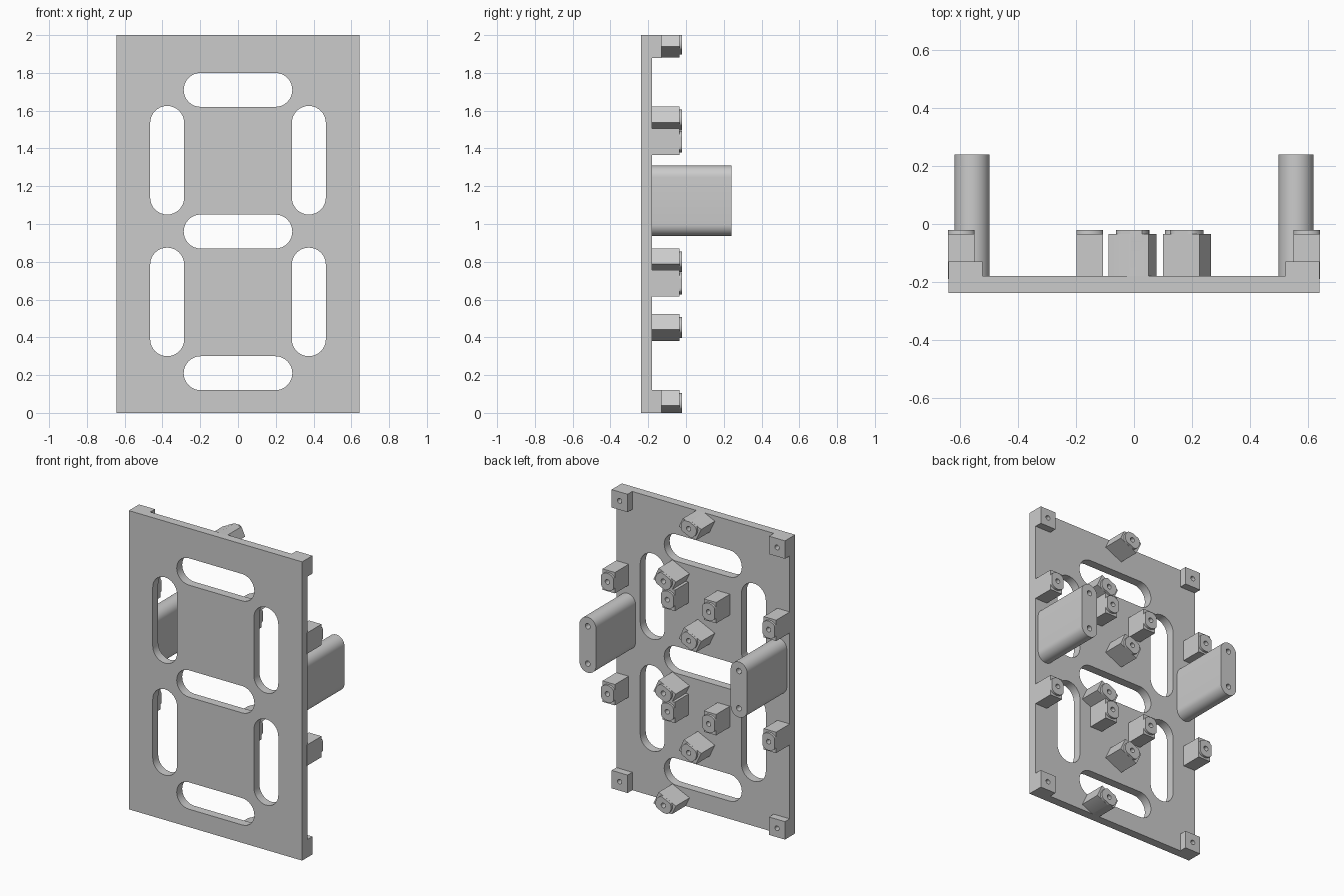
import bpy, bmesh
from math import sin, cos, pi, radians

if "Cube" in bpy.data.objects:
    bpy.data.objects.remove(bpy.data.objects["Cube"])

W, H = 0.642, 2.0                    # plate half width, height
Y_FRONT, Y_BACK = -0.238, -0.18      # plate faces


def prism(name, pts, y0, y1, clip=False):
    """Extrude an (x, z) outline from y0 to y1, optionally trimmed to the plate height."""
    bm = bmesh.new()
    a = [bm.verts.new((x, y0, z)) for x, z in pts]
    b = [bm.verts.new((x, y1, z)) for x, z in pts]
    bm.faces.new(a)
    bm.faces.new(b[::-1])
    for i in range(len(pts)):
        j = (i + 1) % len(pts)
        bm.faces.new((a[i], b[i], b[j], a[j]))
    if clip:
        for z, n in ((0, -1), (H, 1)):
            geom = bm.verts[:] + bm.edges[:] + bm.faces[:]
            bmesh.ops.bisect_plane(bm, geom=geom, plane_co=(0, 0, z),
                                   plane_no=(0, 0, n), clear_outer=True)
            bmesh.ops.holes_fill(bm, edges=[e for e in bm.edges if e.is_boundary])
    bmesh.ops.recalc_face_normals(bm, faces=bm.faces[:])
    me = bpy.data.meshes.new(name)
    bm.to_mesh(me)
    bm.free()
    ob = bpy.data.objects.new(name, me)
    bpy.context.collection.objects.link(ob)
    return ob


def boolean(ob, others, op):
    """Apply boolean operations and remove the helper objects."""
    for o in others:
        m = ob.modifiers.new("bool", 'BOOLEAN')
        m.operation, m.solver, m.object = op, 'EXACT', o
    bpy.context.view_layer.update()
    dg = bpy.context.evaluated_depsgraph_get()
    me = bpy.data.meshes.new_from_object(ob.evaluated_get(dg))
    ob.modifiers.clear()
    ob.data = me
    for o in others:
        bpy.data.objects.remove(o)


def circle(x, z, r, n=24):
    return [(x + r * cos(2 * pi * i / n), z + r * sin(2 * pi * i / n)) for i in range(n)]


def rect(x, z, hx, hz):
    return [(x - hx, z - hz), (x + hx, z - hz), (x + hx, z + hz), (x - hx, z + hz)]


def stadium(x, z, r, half, vertical, n=16):
    """Slot outline with round ends; half is the overall half length."""
    d, pts = half - r, []
    for s, start in ((1, -pi / 2), (-1, pi / 2)):
        for i in range(n + 1):
            t = start + pi * i / n
            u, v = s * d + r * cos(t), r * sin(t)
            pts.append((x - v, z + u) if vertical else (x + u, z + v))
    return pts


def drill(x, z, r, y0, y1):
    return prism("drill", circle(x, z, r), y0, y1)


# Seven segment slots: centre x, centre z, vertical?
slots = [(0, z, False) for z in (0.21, 0.96, 1.71)]
slots += [(x, z, True) for x in (-0.375, 0.375) for z in (0.5875, 1.3375)]

# Slotted plate
plate = prism("front_plate", rect(0, H / 2, W, H / 2), Y_FRONT, Y_BACK)
boolean(plate, [prism("slot_cutter", stadium(x, z, 0.09, 0.2875, v), -0.4, 0)
                for x, z, v in slots], 'DIFFERENCE')

# Pair of screw bosses beside each slot, turned 65 degrees at horizontal slots
for cx, cz, vertical in slots:
    a = 0 if vertical else radians(65)

    def place(pts):
        return [(cx + u * cos(a) + v * sin(a), cz - u * sin(a) + v * cos(a)) for u, v in pts]

    for side in (-1, 1):
        u, v = side * 0.222, 0.098
        boss = prism("screw_boss", place(rect(u, v, 0.046, 0.07)), Y_BACK - 0.01, -0.035, True)
        # Raised round pad, trimmed to the boss width
        pad = [(u + max(-0.0455, min(0.0455, p)), v + q) for p, q in circle(0, 0, 0.058, 32)]
        boolean(boss, [prism("pad", place(pad), -0.06, -0.02, True)], 'UNION')
        hx, hz = place([(u, v)])[0]
        boolean(boss, [drill(hx, hz, 0.016, -0.13, 0.05)], 'DIFFERENCE')

for s in (-1, 1):
    # Corner blocks with screw holes
    for z in (0.06, H - 0.06):
        x = s * (W - 0.059)
        block = prism("corner_block", rect(x, z, 0.059, 0.06), Y_BACK - 0.01, -0.13)
        boolean(block, [drill(x, z, 0.016, -0.175, 0)], 'DIFFERENCE')
    # Long mounting posts with two holes each
    post = prism("mounting_post", stadium(s * 0.56, 1.123, 0.061, 0.186, True),
                 Y_BACK - 0.01, 0.24)
    boolean(post, [drill(s * 0.56, 1.123 + d, 0.018, 0.04, 0.3)
                   for d in (-0.125, 0.125)], 'DIFFERENCE')

# Smooth curved walls, keep edges sharp
for ob in bpy.context.scene.objects:
    ob.select_set(True)
    bpy.context.view_layer.objects.active = ob
bpy.ops.object.shade_smooth_by_angle(angle=radians(30))
